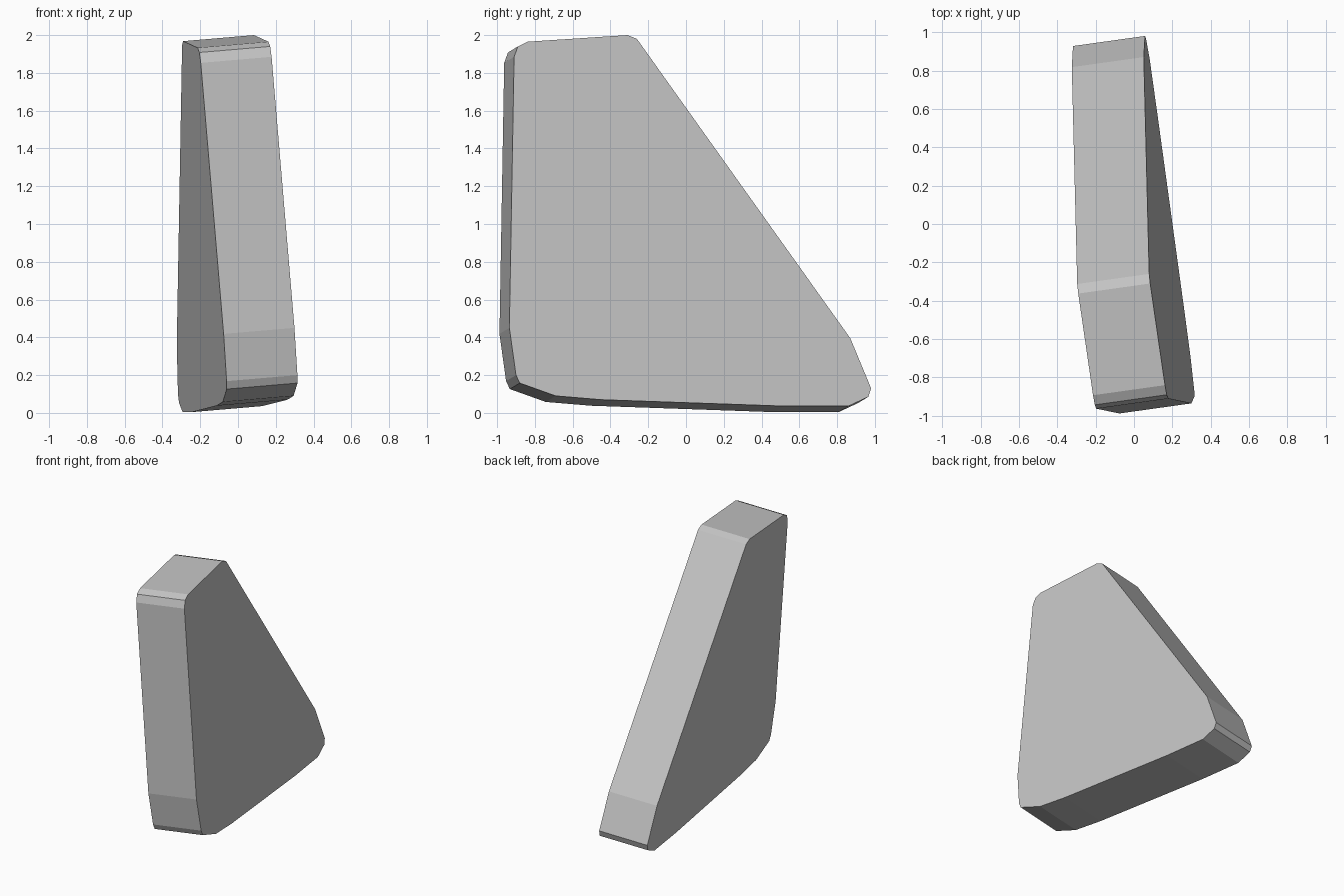
import bpy
import bmesh
from mathutils import Vector

cube = bpy.data.objects.get("Cube")
if cube:
    bpy.data.objects.remove(cube, do_unlink=True)

# Plain grey finish
GREY = (0.55, 0.55, 0.55, 1.0)
grey = bpy.data.materials.new("plain grey")
grey.use_nodes = True
grey.diffuse_color = GREY
grey.node_tree.nodes["Principled BSDF"].inputs["Base Color"].default_value = GREY

# Side outline (y, z) of the left face, clockwise from the upper front corner
OUTLINE = [
    (-0.91, 1.885), (-0.89, 1.94), (-0.84, 1.965),
    (-0.31, 2.0), (-0.26, 1.98),
    (0.87, 0.395), (0.98, 0.13), (0.965, 0.085), (0.86, 0.036),
    (0.52, 0.036), (-0.45, 0.07), (-0.69, 0.09),
    (-0.88, 0.158), (-0.90, 0.2), (-0.935, 0.45),
]

# The slab leans: its side planes are tilted and square to the thickness
THICKNESS = Vector((0.375, 0.0525, 0.032))


def on_left_plane(y, z):
    return Vector((0.205 - 0.14 * y - 0.082 * z, y, z))


# Slab: outline face extruded through to the right side
bm = bmesh.new()
left_face = bm.faces.new([bm.verts.new(on_left_plane(y, z)) for y, z in OUTLINE])
extruded = bmesh.ops.extrude_face_region(bm, geom=[left_face], use_keep_orig=True)
moved = [g for g in extruded["geom"] if isinstance(g, bmesh.types.BMVert)]
bmesh.ops.translate(bm, verts=moved, vec=-THICKNESS)
bmesh.ops.recalc_face_normals(bm, faces=bm.faces)

mesh = bpy.data.meshes.new("tapered_slab")
bm.to_mesh(mesh)
bm.free()
mesh.materials.append(grey)
slab = bpy.data.objects.new("tapered_slab", mesh)
bpy.context.collection.objects.link(slab)
